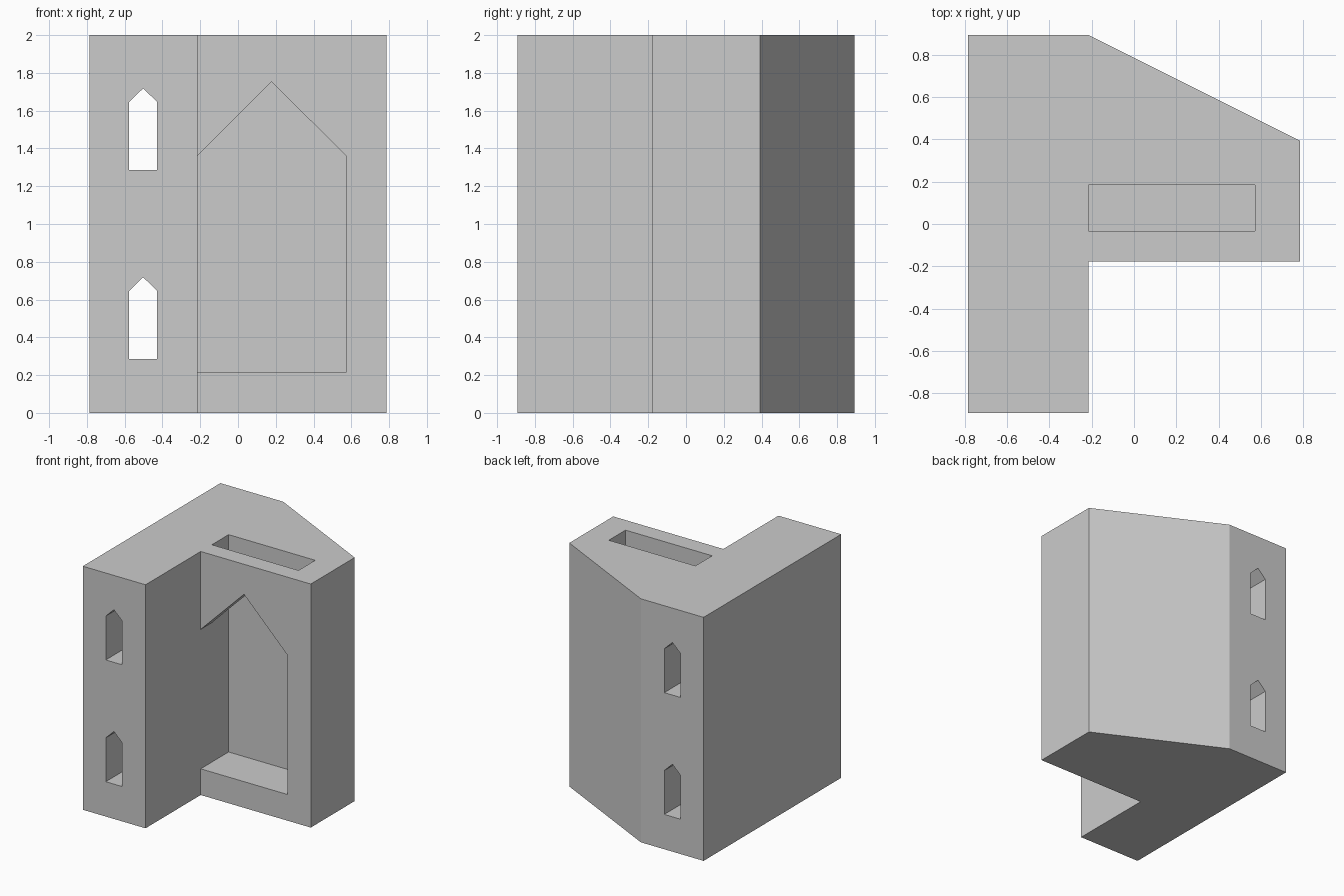
import bpy
import bmesh
from mathutils import Vector

cube = bpy.data.objects.get("Cube")
if cube:
    bpy.data.objects.remove(cube, do_unlink=True)

# Single plain stone colour
stone = bpy.data.materials.new("light grey stone")
stone.use_nodes = True
GREY = (0.6, 0.6, 0.6, 1)
stone.diffuse_color = GREY
stone.node_tree.nodes["Principled BSDF"].inputs["Base Color"].default_value = GREY

W, D, H = 0.785, 0.893, 2.0      # half width, half depth, height
WING_X = -0.215                  # inner wall of the tower wing
GATE_Y = -0.177                  # front of the gate wall
NICHE_X, NICHE_Y = 0.572, 0.185  # right side and back of the gateway
SLOT_Y = -0.032                  # front of the gate slot


def prism(name, points, direction):
    """Extrude a flat outline along a direction into a closed solid."""
    bm = bmesh.new()
    face = bm.faces.new([bm.verts.new(p) for p in points])
    result = bmesh.ops.extrude_face_region(bm, geom=[face])
    verts = [g for g in result["geom"] if isinstance(g, bmesh.types.BMVert)]
    bmesh.ops.translate(bm, verts=verts, vec=Vector(direction))
    bmesh.ops.recalc_face_normals(bm, faces=bm.faces)
    mesh = bpy.data.meshes.new(name)
    bm.to_mesh(mesh)
    bm.free()
    mesh.materials.append(stone)
    obj = bpy.data.objects.new(name, mesh)
    bpy.context.collection.objects.link(obj)
    return obj


def pointed_cutter(name, x0, x1, z0, shoulder, peak, y0, y1):
    """Opening with a pointed head, running from y0 to y1."""
    outline = [(x0, z0), (x1, z0), (x1, shoulder), ((x0 + x1) / 2, peak), (x0, shoulder)]
    return prism(name, [(x, y0, z) for x, z in outline], (0, y1 - y0, 0))


# Wall body: tower wing joined to a gate wall with a slanted back
plan = [(-W, -D), (WING_X, -D), (WING_X, GATE_Y), (W, GATE_Y),
        (W, 0.393), (WING_X, D), (-W, D)]
body = prism("gatehouse_wall", [(x, y, 0) for x, y in plan], (0, 0, H))

# Gateway niche, slot for the gate, and two window tunnels
cutters = [pointed_cutter("gateway_cutter", WING_X, NICHE_X, 0.215, 1.36, 1.753,
                          GATE_Y - 0.2, NICHE_Y)]
slot = [(WING_X, SLOT_Y), (NICHE_X, SLOT_Y), (NICHE_X, NICHE_Y), (WING_X, NICHE_Y)]
cutters.append(prism("gate_slot_cutter", [(x, y, 0.215) for x, y in slot], (0, 0, H)))
for i, z in enumerate((0.286, 1.286)):
    cutters.append(pointed_cutter(f"window_cutter_{i + 1}", -0.576, -0.428,
                                  z, z + 0.36, z + 0.432, -D - 0.1, D + 0.1))

for cutter in cutters:
    mod = body.modifiers.new(cutter.name, "BOOLEAN")
    mod.operation = "DIFFERENCE"
    mod.solver = "EXACT"
    mod.object = cutter

# Bake the cuts and remove the helpers
bpy.context.view_layer.update()
graph = bpy.context.evaluated_depsgraph_get()
carved = bpy.data.meshes.new_from_object(body.evaluated_get(graph))
body.modifiers.clear()
body.data = carved
carved.name = "gatehouse_wall"
for cutter in cutters:
    bpy.data.objects.remove(cutter, do_unlink=True)
